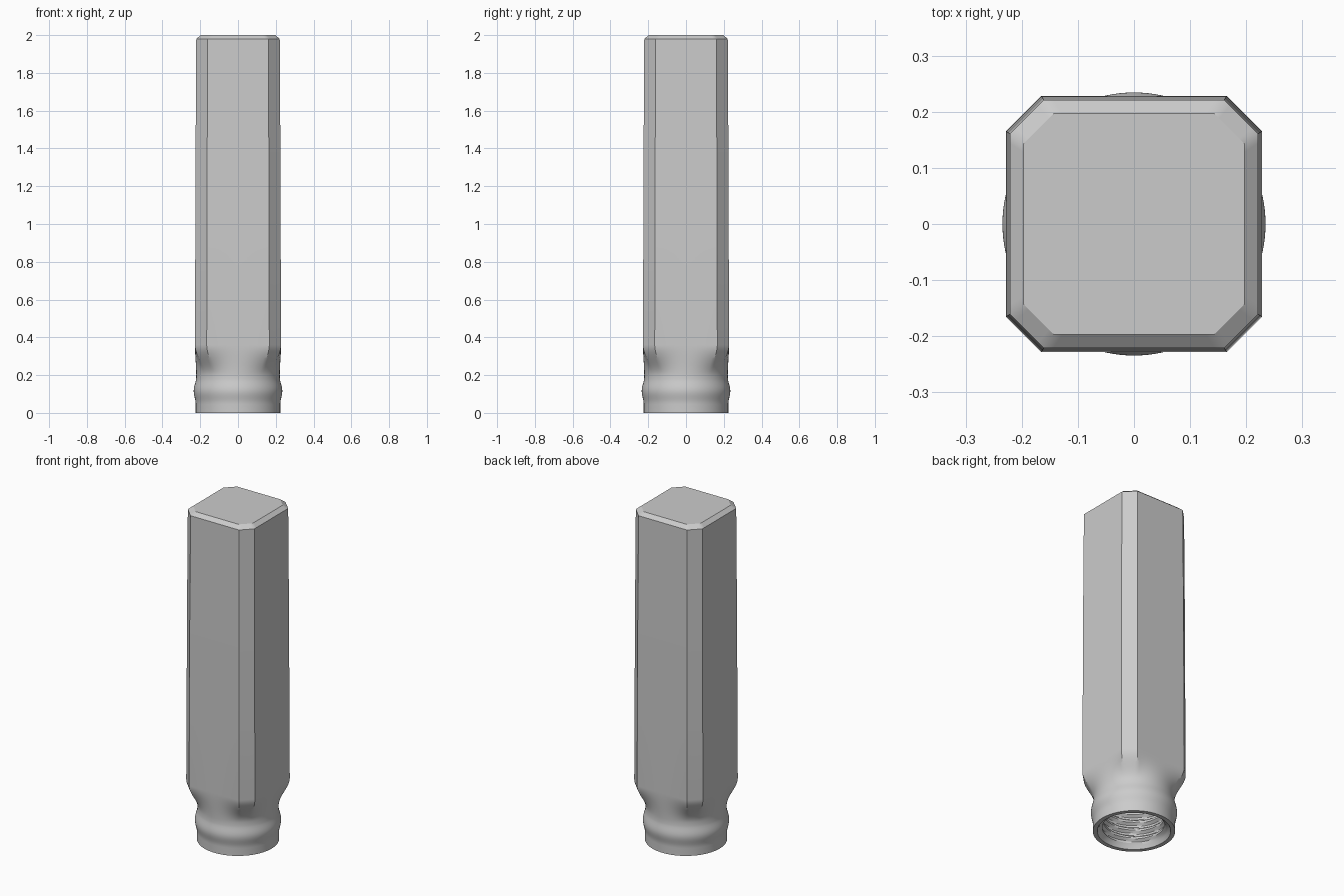
import bpy
import bmesh
from math import sin, cos, tan, pi, radians

old = bpy.data.objects.get("Cube")
if old:
    bpy.data.objects.remove(old, do_unlink=True)

SEGMENTS = 120

grey = bpy.data.materials.new("plain_grey")
grey.use_nodes = True
colour = (0.6, 0.6, 0.6, 1)
grey.diffuse_color = colour
grey.node_tree.nodes["Principled BSDF"].inputs["Base Color"].default_value = colour


def smooth(t):
    t = max(0, min(1, t))
    return t * t * (3 - 2 * t)


def octagon(angle, half):
    """Distance to the edge of a square bar with cut corners."""
    off = abs((angle + pi / 4) % (pi / 2) - pi / 4)
    corner = radians(36)
    cut = half * (1 + tan(corner)) / 2 ** 0.5
    return half / cos(off) if off < corner else cut / cos(pi / 4 - off)


def loft(name, rings):
    """Skin a closed shell through rings given as (z, radius function)."""
    bm = bmesh.new()
    loops = []
    for z, radius in rings:
        loop = []
        for i in range(SEGMENTS):
            a = 2 * pi * i / SEGMENTS
            r = radius(a)
            loop.append(bm.verts.new((r * cos(a), r * sin(a), z)))
        loops.append(loop)
    for low, high in zip(loops, loops[1:]):
        for i in range(SEGMENTS):
            j = (i + 1) % SEGMENTS
            bm.faces.new((low[i], low[j], high[j], high[i]))
    bm.faces.new(loops[0])
    bm.faces.new(loops[-1])
    bmesh.ops.recalc_face_normals(bm, faces=bm.faces)
    mesh = bpy.data.meshes.new(name)
    bm.to_mesh(mesh)
    bm.free()
    mesh.materials.append(grey)
    obj = bpy.data.objects.new(name, mesh)
    bpy.context.collection.objects.link(obj)
    bpy.ops.object.select_all(action="DESELECT")
    obj.select_set(True)
    bpy.context.view_layer.objects.active = obj
    bpy.ops.object.shade_smooth_by_angle(angle=radians(30))
    return obj


def round_ring(z, r):
    return z, lambda a: r


def bar_ring(z, half, mix=1):
    return z, lambda a: 0.221 + (octagon(a, half) - 0.221) * mix


def thread_ring(z):
    """Spiral groove in the wall of the bore."""
    return z, lambda a: 0.175 + 0.012 * max(-0.7, min(0.7, cos(2 * pi * z / 0.05 - a)))


rings = []

# Threaded bore, from its closed end down to the mouth
BORE_TOP, MOUTH = 0.42, 0.03
rows = 64
rings += [thread_ring(BORE_TOP + (MOUTH - BORE_TOP) * i / rows) for i in range(rows + 1)]
rings += [round_ring(0.02, 0.19), round_ring(0, 0.2)]

# Round collar with a raised bead
rings += [round_ring(0, 0.224), round_ring(0.045, 0.224)]
for i in range(1, 13):
    t = i / 13
    rings.append(round_ring(0.045 + 0.145 * t, 0.224 - 0.003 * t + 0.012 * sin(pi * t) ** 2))

# Neck swelling into the bar with cut corners
for i in range(17):
    t = i / 16
    rings.append(bar_ring(0.2 + 0.16 * t, 0.228, smooth(t)))

# Long, slightly tapered bar and its bevelled top
rings += [bar_ring(0.9, 0.226), bar_ring(1.3, 0.225), bar_ring(1.98, 0.221), bar_ring(2, 0.197)]

loft("threaded_handle", rings)
